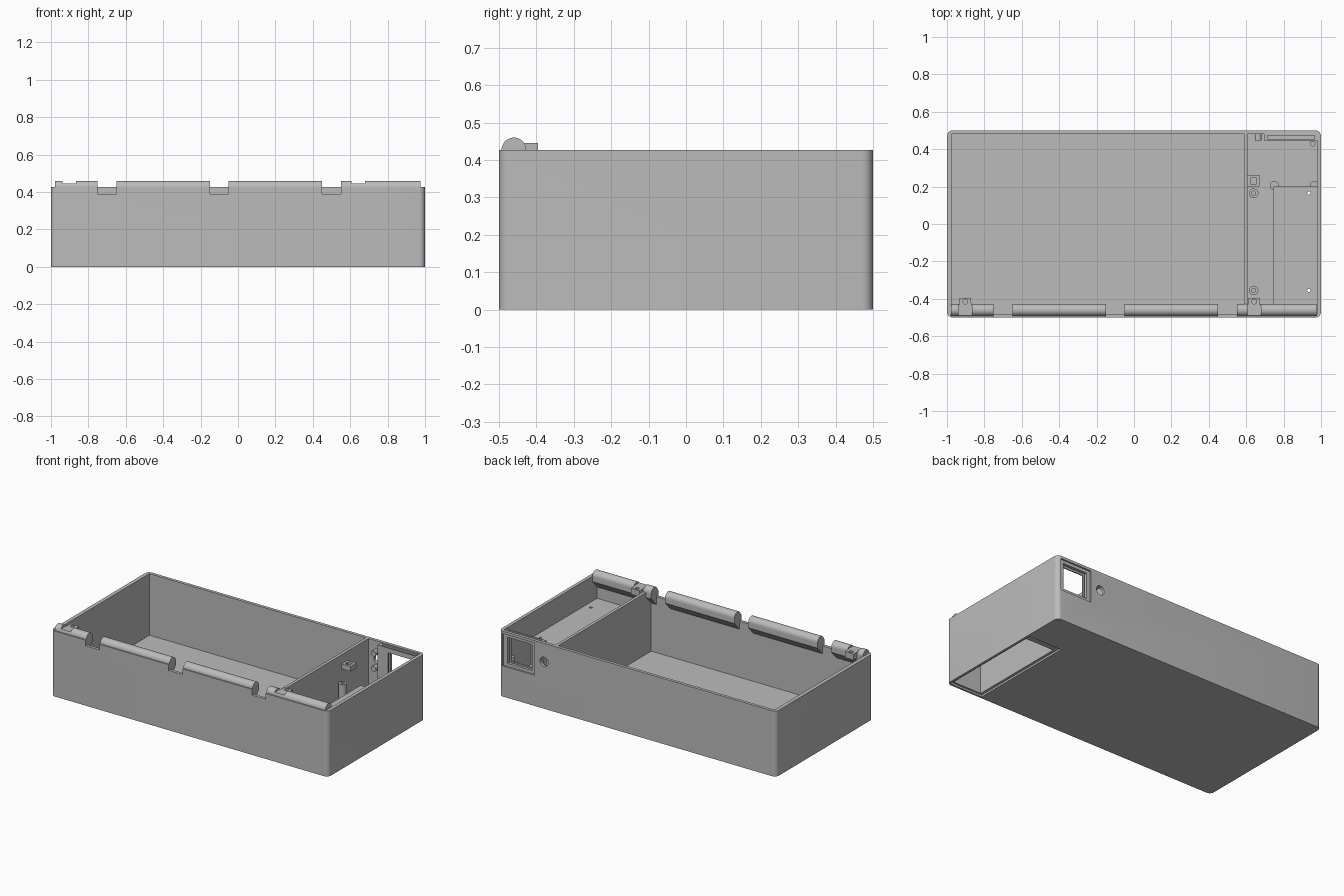
import bpy, bmesh, math
from mathutils import Vector, Matrix

if "Cube" in bpy.data.objects:
    bpy.data.objects.remove(bpy.data.objects["Cube"])

GREY = bpy.data.materials.new("plain grey")
GREY.use_nodes = True
GREY.diffuse_color = (0.5, 0.5, 0.5, 1)
GREY.node_tree.nodes["Principled BSDF"].inputs["Base Color"].default_value = (0.5, 0.5, 0.5, 1)

H = 0.427            # rim height
HINGE_Y = -0.46      # hinge axis
FLOOR = 0.025


def finish(name, bm):
    bmesh.ops.recalc_face_normals(bm, faces=bm.faces)
    me = bpy.data.meshes.new(name)
    bm.to_mesh(me)
    bm.free()
    me.materials.append(GREY)
    ob = bpy.data.objects.new(name, me)
    bpy.context.collection.objects.link(ob)
    return ob


def box(name, x, y, z):
    bm = bmesh.new()
    bmesh.ops.create_cube(bm, size=1)
    for v in bm.verts:
        v.co = Vector([a + (b - a) * (c + 0.5) for (a, b), c in zip((x, y, z), v.co)])
    return finish(name, bm)


def prism(name, points, offset):
    """Extrude a closed outline of 3D points along an offset."""
    bm = bmesh.new()
    face = bm.faces.new([bm.verts.new(p) for p in points])
    ext = bmesh.ops.extrude_face_region(bm, geom=[face])
    bmesh.ops.translate(bm, vec=offset, verts=[g for g in ext["geom"] if isinstance(g, bmesh.types.BMVert)])
    return finish(name, bm)


def rod(name, start, axis, length, radius, sides=24):
    start, d = Vector(start), Vector(axis)
    bm = bmesh.new()
    bmesh.ops.create_cone(bm, cap_ends=True, segments=sides, radius1=radius, radius2=radius, depth=length)
    rot = Vector((0, 0, 1)).rotation_difference(d).to_matrix().to_4x4()
    bm.transform(Matrix.Translation(start + d * length / 2) @ rot)
    return finish(name, bm)


def cut(target, cutters):
    """Subtract each cutter from the target and bake the result."""
    for c in cutters:
        m = target.modifiers.new("cut", "BOOLEAN")
        m.operation, m.solver, m.object = "DIFFERENCE", "EXACT", c
        deps = bpy.context.evaluated_depsgraph_get()
        me = bpy.data.meshes.new_from_object(target.evaluated_get(deps))
        target.modifiers.clear()
        target.data = me


def drop(objs):
    for o in objs:
        bpy.data.objects.remove(o)


# Tray: rounded block with two wells
r = 0.03
outline = []
for i, (sx, sy) in enumerate(((1, 1), (-1, 1), (-1, -1), (1, -1))):
    for k in range(9):
        a = math.pi / 2 * (i + k / 8)
        outline.append((sx * (1 - r) + r * math.cos(a), sy * (0.5 - r) + r * math.sin(a), 0))
tray = prism("tray", outline, (0, 0, H))

pocket_cut = box("pocket_cut", (0.765, 0.97), (-0.475, 0.18), (-0.1, 0.25))
pin_cut = rod("pin_cut", (-1.1, HINGE_Y, H), (1, 0, 0), 2.2, 0.011)
tray_cuts = [
    box("main_well", (-0.975, 0.587), (-0.48, 0.48), (FLOOR, 1)),
    box("side_well", (0.607, 0.978), (-0.48, 0.48), (FLOOR, 1)),
    box("cover_recess", (0.748, 0.985), (-0.487, 0.23), (-0.1, 0.012)),
    box("window_recess", (0.745, 0.975), (0.49, 0.6), (0.2, 0.41)),
    box("window_hole", (0.77, 0.945), (0.4, 0.6), (0.22, 0.39)),
    rod("switch_hole", (0.675, 0.4, 0.306), (0, 1, 0), 0.2, 0.03),
]
gaps = [(-0.75, -0.65), (-0.15, -0.05), (0.45, 0.55)]
tray_cuts += [box("hinge_gap", g, (-0.6, -0.42), (0.39, 1)) for g in gaps]
cut(tray, tray_cuts + [pocket_cut, pin_cut])

# Window frame inside the back wall
frame = box("window_frame", (0.695, 0.979), (0.447, 0.481), (0.19, 0.42))
frame_cuts = [tray_cuts[4], box("frame_slot", (0.715, 0.965), (0.455, 0.472), (0.21, 0.5))]
cut(frame, frame_cuts)

# Raised pocket, open underneath
pocket = box("pocket", (0.745, 0.98), (-0.482, 0.2), (0.013, 0.265))
pocket_holes = [rod("pocket_hole", (0.935, y, 0.2), (0, 0, 1), 0.2, 0.009, 12) for y in (0.165, -0.355)]
cut(pocket, [pocket_cut] + pocket_holes)

# Hinge knuckles with a tapered foot on the front wall
R = 0.033
profile = [(HINGE_Y + R * math.cos(math.pi * k / 20), H + R * math.sin(math.pi * k / 20)) for k in range(21)]
profile += [(HINGE_Y - R, 0.34), (-0.478, 0.34), (HINGE_Y + R, 0.395)]
spans = [(-0.978, -0.75), (-0.65, -0.15), (-0.05, 0.45), (0.55, 0.975)]
tab_x = (-0.902, 0.642)
notches = [box("tab_notch", (x - 0.036, x + 0.036), (-0.6, -0.3), (0.445, 1)) for x in tab_x]
for i, (a, b) in enumerate(spans):
    knuckle = prism(f"hinge_knuckle_{i + 1}", [(a, y, z) for y, z in profile], (b - a, 0, 0))
    extra = {0: notches[:1], 3: notches[1:]}.get(i, [])
    cut(knuckle, extra + [pin_cut])

# Screw tabs beside the hinge
tab_holes = []
for i, x in enumerate(tab_x):
    pts = [(x - 0.036, -0.488), (x + 0.036, -0.488), (x + 0.03, -0.395), (x - 0.03, -0.395)]
    tab = prism(f"screw_tab_{i + 1}", [(px, py, 0.405) for px, py in pts], (0, 0, 0.04))
    hole = rod("tab_hole", (x, -0.415, 0.3), (0, 0, 1), 0.3, 0.013)
    tab_holes.append(hole)
    cut(tab, [hole, pin_cut])

# Circuit board posts
post_holes = []
for i, y in enumerate((0.165, -0.355)):
    post = rod(f"board_post_{i + 1}", (0.64, y, 0.02), (0, 0, 1), 0.245, 0.025)
    post_holes.append(rod("post_hole", (0.64, y, 0.15), (0, 0, 1), 0.3, 0.011))
    cut(post, [post_holes[-1]])

# Cover screw bosses and switch bosses
for i, x in enumerate((0.75, 0.965)):
    rod(f"cover_boss_{i + 1}", (x, 0.205, 0.013), (0, 0, 1), 0.08, 0.024)
for i, z in enumerate((0.256, 0.356)):
    rod(f"switch_boss_{i + 1}", (0.664, 0.447, z), (0, 1, 0), 0.035, 0.018)
rod("corner_boss", (0.955, 0.43, 0.02), (0, 0, 1), 0.22, 0.015)

# Small catch block on the divider
catch = box("catch_block", (0.605, 0.672), (0.2, 0.262), (0.335, 0.368))
catch_cut = box("catch_hole", (0.622, 0.655), (0.215, 0.245), (0.355, 0.5))
cut(catch, [catch_cut])

drop(tray_cuts + notches + tab_holes + post_holes + pocket_holes + [pocket_cut, pin_cut, catch_cut, frame_cuts[1]])

# Smooth round parts, keep edges sharp
bpy.ops.object.select_all(action="DESELECT")
for o in bpy.context.collection.objects:
    if o.type == "MESH":
        o.select_set(True)
        bpy.context.view_layer.objects.active = o
bpy.ops.object.shade_smooth_by_angle(angle=math.radians(30))
